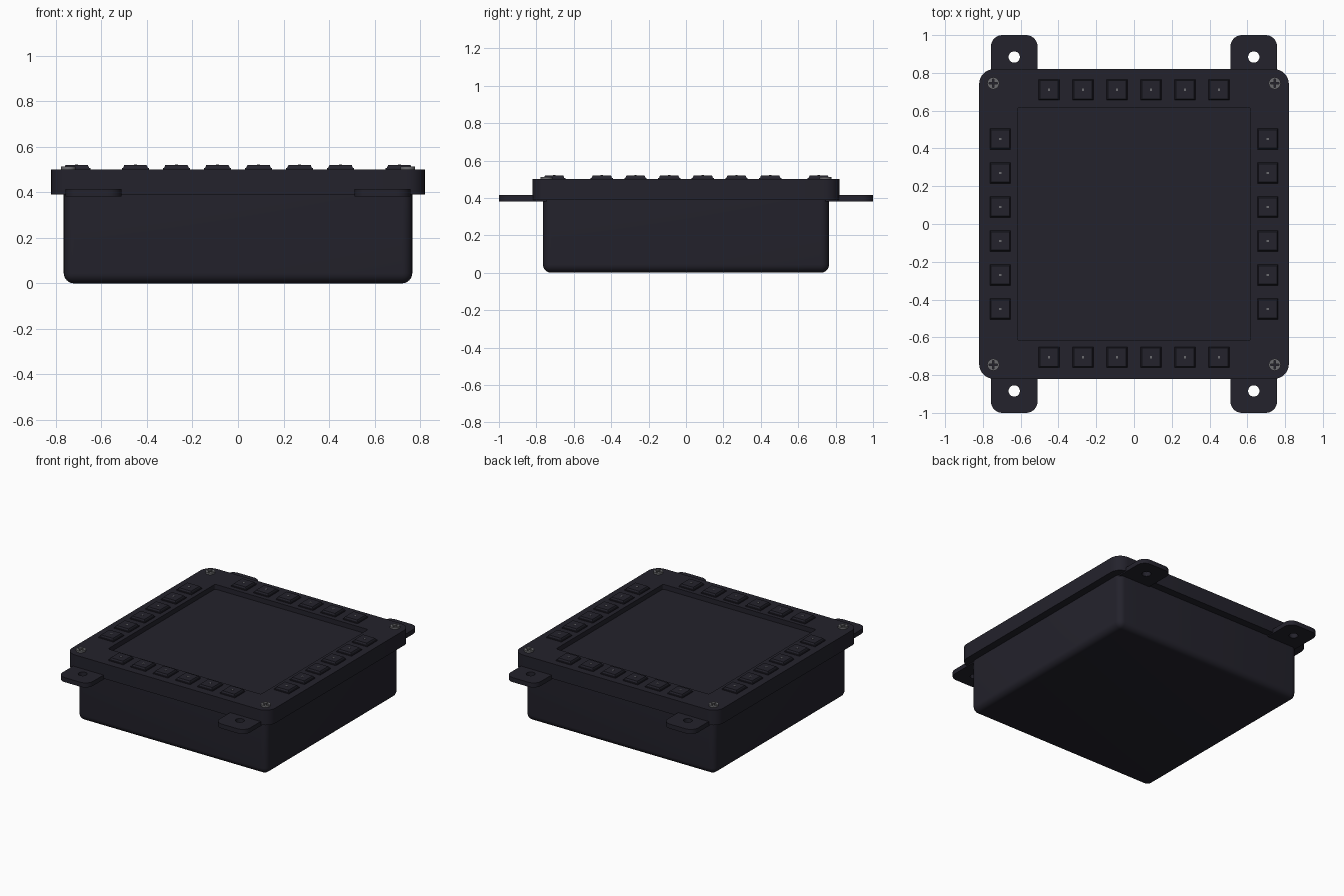
import bpy, bmesh, math
from mathutils import Matrix

cube = bpy.data.objects.get("Cube")
if cube:
    bpy.data.objects.remove(cube, do_unlink=True)


def material(name, colour):
    m = bpy.data.materials.new(name)
    m.use_nodes = True
    m.diffuse_color = (*colour, 1)
    m.node_tree.nodes["Principled BSDF"].inputs["Base Color"].default_value = (*colour, 1)
    return m


CASE = material("dark case", (0.017, 0.016, 0.025))
METAL = material("screw grey", (0.15, 0.15, 0.16))


def activate(ob):
    bpy.ops.object.select_all(action="DESELECT")
    ob.select_set(True)
    bpy.context.view_layer.objects.active = ob


def rounded_rect(cx, cy, hx, hy, r, steps=8):
    pts = []
    for i, (sx, sy) in enumerate([(1, 1), (-1, 1), (-1, -1), (1, -1)]):
        for k in range(steps + 1):
            a = (i + k / steps) * math.pi / 2
            pts.append((cx + sx * (hx - r) + r * math.cos(a),
                        cy + sy * (hy - r) + r * math.sin(a)))
    return pts


def circle(cx, cy, r, n=24):
    return [(cx + r * math.cos(2 * math.pi * k / n),
             cy + r * math.sin(2 * math.pi * k / n)) for k in range(n)]


def plate(name, outlines, z0, z1, mat):
    """Extrude a flat outline; further outlines become holes."""
    cu = bpy.data.curves.new(name, "CURVE")
    cu.dimensions = "2D"
    cu.fill_mode = "BOTH"
    cu.extrude = (z1 - z0) / 2
    for pts in outlines:
        sp = cu.splines.new("POLY")
        sp.points.add(len(pts) - 1)
        for p, (x, y) in zip(sp.points, pts):
            p.co = (x, y, 0, 1)
        sp.use_cyclic_u = True
    cu.materials.append(mat)
    ob = bpy.data.objects.new(name, cu)
    bpy.context.collection.objects.link(ob)
    ob.location.z = (z0 + z1) / 2
    activate(ob)
    bpy.ops.object.convert(target="MESH")
    ob = bpy.context.object
    bm = bmesh.new()
    bm.from_mesh(ob.data)
    bmesh.ops.remove_doubles(bm, verts=bm.verts, dist=0.0001)
    bmesh.ops.recalc_face_normals(bm, faces=bm.faces)
    bm.to_mesh(ob.data)
    bm.free()
    bpy.ops.object.shade_smooth_by_angle(angle=math.radians(35))
    return ob


def mesh_object(name, bm, mat):
    me = bpy.data.meshes.new(name)
    bm.to_mesh(me)
    bm.free()
    me.materials.append(mat)
    ob = bpy.data.objects.new(name, me)
    bpy.context.collection.objects.link(ob)
    return ob


def box(sx, sy, z0, z1):
    bm = bmesh.new()
    bmesh.ops.create_cube(bm, size=1, matrix=Matrix.Translation((0, 0, (z0 + z1) / 2))
                          @ Matrix.Diagonal((sx, sy, z1 - z0, 1)))
    return bm


# Rear housing, rounded on its sides and bottom
bm = box(1.53, 1.53, 0, 0.4)
edges = [e for e in bm.edges if min(v.co.z for v in e.verts) < 0.01]
bmesh.ops.bevel(bm, geom=edges, offset=0.045, segments=6, profile=0.5, affect="EDGES")
housing = mesh_object("housing", bm, CASE)
activate(housing)
bpy.ops.object.shade_smooth_by_angle(angle=math.radians(35))

# Bezel frame and recessed screen
plate("bezel", [rounded_rect(0, 0, 0.82, 0.82, 0.08),
                rounded_rect(0, 0, 0.617, 0.617, 0.012, 3)], 0.39, 0.5, CASE)
mesh_object("screen", box(1.25, 1.25, 0.41, 0.465), CASE)

# Mounting tabs with bolt holes, and corner screws with cross slots
for sx, side in ((1, "left"), (-1, "right")):
    for sy, end in ((1, "back"), (-1, "front")):
        plate(f"mounting_tab_{end}_{side}",
              [rounded_rect(sx * 0.634, sy * 0.83, 0.123, 0.17, 0.06),
               circle(sx * 0.634, sy * 0.884, 0.03)], 0.382, 0.415, CASE)
        w, l = 0.005, 0.023
        cross = [(w, w), (w, l), (-w, l), (-w, w), (-l, w), (-l, -w),
                 (-w, -w), (-w, -l), (w, -l), (w, -w), (l, -w), (l, w)]
        px, py = sx * 0.745, sy * 0.745
        plate(f"screw_{end}_{side}",
              [circle(px, py, 0.032), [(px + x, py + y) for x, y in cross]],
              0.495, 0.513, METAL)


# Push buttons: square collar, tapered cap and a small centre mark
def button(name, x, y):
    bm = box(0.12, 0.12, 0.49, 0.507)
    top = max(bm.faces, key=lambda f: f.calc_center_median().z)
    bmesh.ops.inset_region(bm, faces=[top], thickness=0.008)
    bmesh.ops.inset_region(bm, faces=[top], thickness=0.008, depth=0.013)
    mesh_object(name, bm, CASE).location = (x, y, 0)
    mark = mesh_object(name + "_mark", box(0.013, 0.013, 0.517, 0.522), METAL)
    mark.location = (x, y, 0)


for i in range(6):
    t = -0.45 + 0.18 * i
    button(f"button_back_{i + 1}", t, 0.71)
    button(f"button_front_{i + 1}", t, -0.705)
    button(f"button_left_{i + 1}", 0.708, t)
    button(f"button_right_{i + 1}", -0.708, t)
